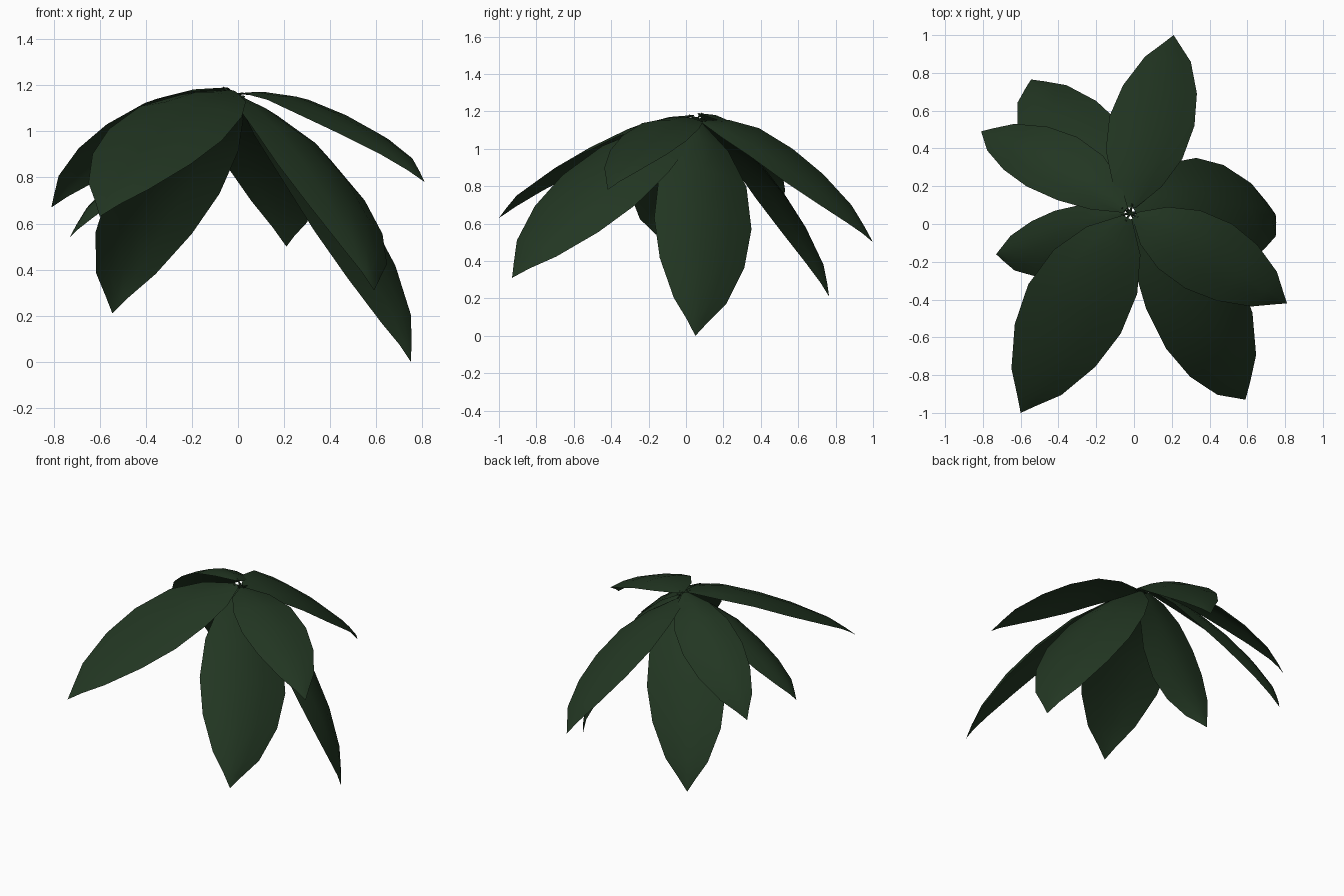
import bpy
from mathutils import Vector as V

if "Cube" in bpy.data.objects:
    bpy.data.objects.remove(bpy.data.objects["Cube"])

green = bpy.data.materials.new("dark leaf green")
green.diffuse_color = (0.016, 0.037, 0.016, 1)
green.use_nodes = True
green.node_tree.nodes["Principled BSDF"].inputs["Base Color"].default_value = green.diffuse_color

HUB = V((-0.02, 0.06, 1.17))
# stations along a leaf: (position, relative width, lift off the plain arc)
STATIONS = [(0, 0.1, 0), (0.13, 0.58, 0.006), (0.30, 0.9, 0.008), (0.5, 1.0, 0),
            (0.68, 0.87, 0.005), (0.85, 0.54, 0.014), (0.94, 0.21, 0.007), (1, 0, 0)]
ACROSS = [-1, -0.5, 0, 0.5, 1]


def add_mesh(name, verts, faces):
    me = bpy.data.meshes.new(name)
    me.from_pydata(verts, [], faces)
    me.materials.append(green)
    me.validate()
    me.polygons.foreach_set("use_smooth", [True] * len(me.polygons))
    ob = bpy.data.objects.new(name, me)
    bpy.context.collection.objects.link(ob)
    return ob


def leaf(name, base_z, left, mid, right, tip):
    """Arched leaf through the hub, mid rib point and tip, with both edges given at its widest."""
    left, mid, right, tip = V(left), V(mid), V(right), V(tip)
    out = V((tip.x - HUB.x, tip.y - HUB.y, 0)).normalized()
    base = HUB + out * 0.03
    base.z = base_z
    side, sag = (right - left) / 2, (left + right) / 2 - mid
    up = side.cross(tip - mid).normalized()
    flip = up.z < 0
    if flip:
        up = -up
    verts, faces, n = [], [], len(ACROSS)
    for t, w, lift in STATIONS[:-1]:
        rib = base * (2*(t-.5)*(t-1)) + mid * (4*t*(1-t)) + tip * (2*t*(t-.5)) + up * lift
        verts += [rib + (side * s + sag * s * s) * w for s in ACROSS]
    verts.append(tip)
    rows = len(STATIONS) - 1
    for i in range(rows - 1):
        for j in range(n - 1):
            a = i * n + j
            faces.append((a, a + 1, a + n + 1, a + n))
    for j in range(n - 1):
        a = (rows - 1) * n + j
        faces.append((a, a + 1, len(verts) - 1))
    # make the upper side face up
    if flip:
        faces = [f[::-1] for f in faces]
    add_mesh(name, verts, faces)
    # short square stalk joining leaf to hub
    start, end = HUB - out * 0.01 - V((0, 0, 0.015)), base + out * 0.02
    perp = V((-out.y, out.x, 0))
    ring = [perp * 0.008, V((0, 0, 0.008)), -perp * 0.008, V((0, 0, -0.008))]
    add_mesh(name + "_stalk", [start + r for r in ring] + [end + r * 0.5 for r in ring],
             [(k, (k + 1) % 4, (k + 1) % 4 + 4, k + 4) for k in range(4)])


# eight leaves: base height, left edge, rib, right edge, tip
leaf("back_leaf", 1.15, (-.13, .57, 1.0), (.1, .55, .95), (.32, .52, .83), (.21, 1.0, .5))
leaf("upper_left_leaf", 1.19, (-.57, .2, 1.03), (-.44, .34, 1.05), (-.3, .46, .97), (-.81, .49, .67))
leaf("lower_back_left_leaf", 1.16, (-.56, .37, .74), (-.34, .49, .775), (-.08, .54, .73), (-.545, .765, .21))
leaf("left_leaf", 1.17, (-.38, -.27, .82), (-.42, -.1, .9), (-.42, .07, .88), (-.73, -.16, .54))
leaf("front_left_leaf", 1.18, (-.56, -.32, 1.01), (-.315, -.45, 1.03), (-.07, -.58, .96), (-.6, -1.0, .63))
leaf("front_right_leaf", 1.16, (.17, -.66, .86), (.385, -.5, .84), (.55, -.27, .70), (.59, -.93, .31))
leaf("upper_right_leaf", 1.165, (.27, -.34, 1.07), (.41, -.18, 1.085), (.52, 0, 1.04), (.81, -.42, .78))
leaf("lower_right_leaf", 1.15, (.57, -.17, .63), (.49, .1, .67), (.33, .35, .57), (.75, .05, 0))
